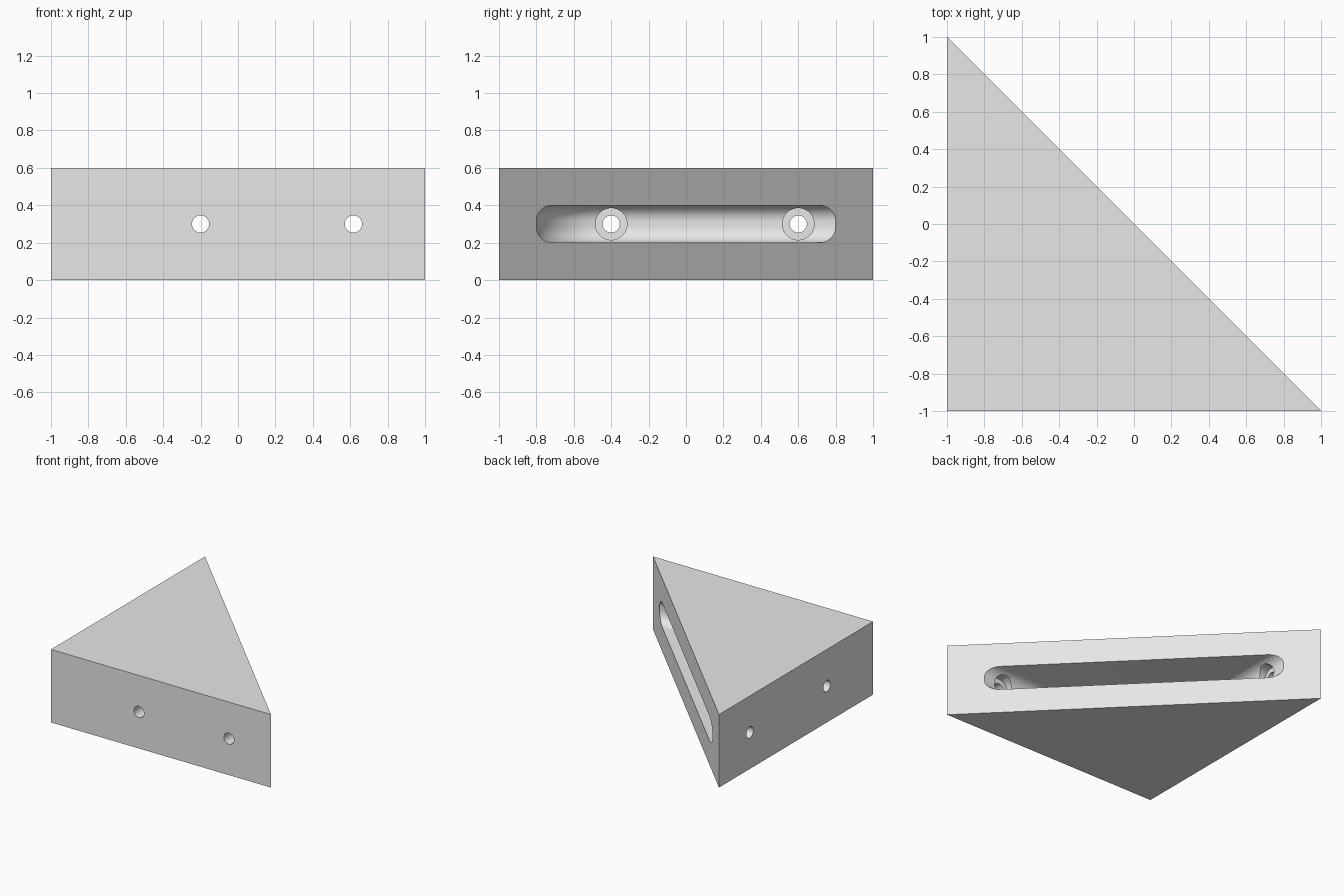
import bpy, bmesh, math
from mathutils import Matrix, Vector

if "Cube" in bpy.data.objects:
    bpy.data.objects.remove(bpy.data.objects["Cube"], do_unlink=True)

HEIGHT, MID = 0.6, 0.3
WALL = -0.8          # inner wall position on both legs
BEND = 0.4           # radius of the cavity's inside corner
HALF, FILLET = 0.1, 0.085   # cavity half height and wall rounding

grey = bpy.data.materials.new("plain_grey")
grey.use_nodes = True
grey.diffuse_color = (0.8, 0.8, 0.8, 1)
grey.node_tree.nodes["Principled BSDF"].inputs["Base Color"].default_value = (0.8, 0.8, 0.8, 1)


def make(name, bm):
    bmesh.ops.recalc_face_normals(bm, faces=bm.faces)
    mesh = bpy.data.meshes.new(name)
    bm.to_mesh(mesh)
    bm.free()
    mesh.materials.append(grey)
    obj = bpy.data.objects.new(name, mesh)
    bpy.context.collection.objects.link(obj)
    return obj


def loft(name, layers):
    """Solid skinned through matching horizontal outlines."""
    bm = bmesh.new()
    rings = [[bm.verts.new(p) for p in layer] for layer in layers]
    for a, b in zip(rings, rings[1:]):
        for i in range(len(a)):
            j = (i + 1) % len(a)
            bm.faces.new((a[i], a[j], b[j], b[i]))
    bm.faces.new(rings[0])
    bm.faces.new(rings[-1])
    return make(name, bm)


def rod(name, radius, start, end):
    """Cylinder between two points."""
    bm = bmesh.new()
    start, end = Vector(start), Vector(end)
    axis = end - start
    turn = axis.to_track_quat("Z", "Y").to_matrix().to_4x4()
    bmesh.ops.create_cone(bm, cap_ends=True, segments=48, radius1=radius, radius2=radius,
                          depth=axis.length,
                          matrix=Matrix.Translation((start + end) / 2) @ turn)
    return make(name, bm)


def cut(target, cutter):
    cutter.hide_render = True
    mod = target.modifiers.new("cut", "BOOLEAN")
    mod.operation, mod.solver, mod.object = "DIFFERENCE", "EXACT", cutter
    bpy.context.view_layer.objects.active = target
    bpy.ops.object.modifier_apply(modifier=mod.name)
    bpy.data.objects.remove(cutter, do_unlink=True)


# Triangular block
corners = [(-1, -1), (1, -1), (-1, 1)]
block = loft("corner_block", [[(x, y, z) for x, y in corners] for z in (0, HEIGHT)])


# Cavity open at the sloping side, with a bent inside corner and rounded walls
def cavity_outline(inset, z):
    centre, r, side = WALL + BEND, BEND - inset, WALL + inset
    arc = [math.pi * (1 + k / 32) for k in range(17)]
    points = [(centre + r * math.cos(a), centre + r * math.sin(a), z) for a in arc]
    return points + [(1.2, side, z), (1.2, 1.2, z), (side, 1.2, z)]


quarter = [k / 10 * math.pi / 2 for k in range(11)]
flat = HALF - FILLET
lower = [cavity_outline(FILLET * (1 - math.sin(a)), MID - flat - FILLET * math.cos(a)) for a in quarter]
upper = [cavity_outline(FILLET * (1 - math.cos(a)), MID + flat + FILLET * math.sin(a)) for a in quarter]
cut(block, loft("cavity_cutter", lower + upper))

# Screw holes with head recesses through both legs
for along_x, spots in ((True, (-0.4, 0.6)), (False, (-0.2, 0.617))):
    for s in spots:
        def at(depth):
            return (depth, s, MID) if along_x else (s, depth, MID)
        cut(block, rod("recess_cutter", 0.085, at(-0.85), at(-0.72)))
        cut(block, rod("hole_cutter", 0.046, at(-1.1), at(-0.75)))

# Smooth curved walls, crisp edges
bpy.ops.object.select_all(action="DESELECT")
block.select_set(True)
bpy.context.view_layer.objects.active = block
bpy.ops.object.shade_smooth_by_angle(angle=math.radians(30))
